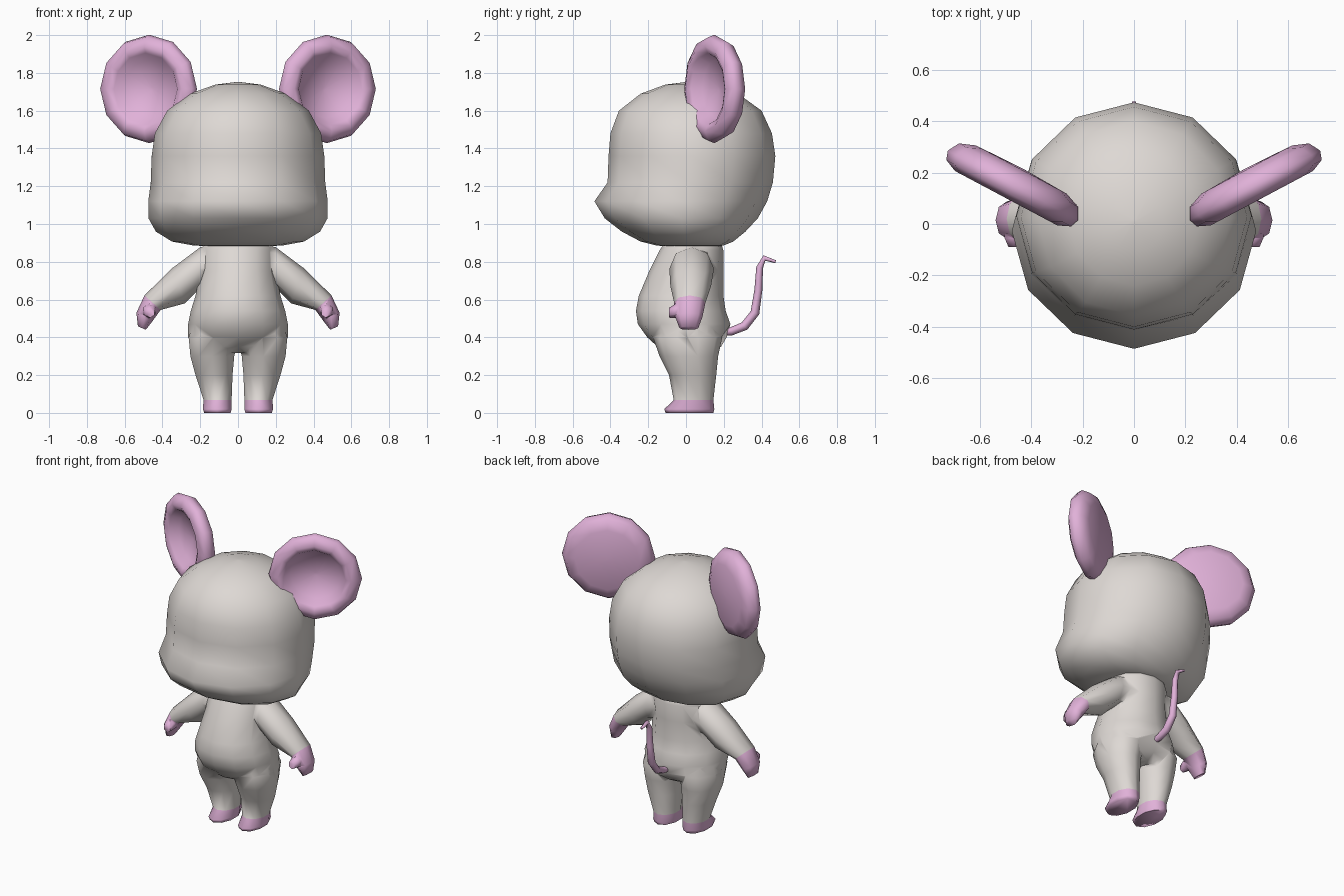
import bpy, bmesh, math
from mathutils import Vector as V

if "Cube" in bpy.data.objects:
    bpy.data.objects.remove(bpy.data.objects["Cube"])


def material(name, rgb):
    m = bpy.data.materials.new(name)
    m.diffuse_color = (*rgb, 1)
    m.use_nodes = True
    m.node_tree.nodes["Principled BSDF"].inputs["Base Color"].default_value = m.diffuse_color
    return m


GREY = material("warm_grey", (0.73, 0.69, 0.66))
PINK = material("soft_pink", (0.75, 0.44, 0.69))


def ring(c, u, v, n):
    """Elliptical ring of n points around c."""
    c, u, v = V(c), V(u), V(v)
    return [c + u * math.sin(2 * math.pi * i / n) + v * math.cos(2 * math.pi * i / n)
            for i in range(n)]


def flat_ring(z, x0, x1, y0, y1, n):
    return ring(((x0 + x1) / 2, (y0 + y1) / 2, z), ((x1 - x0) / 2, 0, 0), (0, (y1 - y0) / 2, 0), n)


def loft(name, rings, pink=lambda band: False, flip=False):
    """Skin a stack of rings; pink(band) picks the bands coloured pink."""
    bm = bmesh.new()
    rows = [[bm.verts.new((-p.x, p.y, p.z) if flip else p) for p in r] for r in rings]
    n = len(rows[0])
    for b in range(len(rows) - 1):
        for i in range(n):
            j = (i + 1) % n
            f = bm.faces.new((rows[b][i], rows[b][j], rows[b + 1][j], rows[b + 1][i]))
            f.material_index = int(pink(b))
    for row, band in ((rows[0], 0), (rows[-1], len(rows) - 2)):
        bm.faces.new(row).material_index = int(pink(band))
    bmesh.ops.recalc_face_normals(bm, faces=bm.faces)
    me = bpy.data.meshes.new(name)
    bm.to_mesh(me)
    bm.free()
    me.materials.append(GREY)
    me.materials.append(PINK)
    ob = bpy.data.objects.new(name, me)
    bpy.context.collection.objects.link(ob)
    return ob


def all_pink(band):
    return True


# head: z, half width, front y, back y
HEAD = [(.88, .13, -.10, .17), (.887, .24, -.16, .20), (.907, .35, -.24, .25),
        (.96, .435, -.34, .315), (1.03, .474, -.43, .38), (1.12, .475, -.485, .43),
        (1.22, .462, -.415, .46), (1.36, .457, -.41, .473), (1.48, .44, -.40, .455),
        (1.60, .375, -.355, .40), (1.69, .255, -.24, .275), (1.738, .12, -.11, .13),
        (1.752, .01, 0, .02)]
loft("head", [flat_ring(z, -w, w, a, b, 12) for z, w, a, b in HEAD])

# torso with a round belly
TORSO = [(.92, .17, -.10, .18), (.86, .195, -.14, .198), (.75, .20, -.195, .198),
         (.62, .225, -.25, .198), (.54, .25, -.265, .21), (.47, .264, -.255, .235),
         (.40, .264, -.205, .215), (.35, .21, -.15, .185), (.318, .12, -.09, .13)]
body = loft("body", [flat_ring(z, -w, w, a, b, 12) for z, w, a, b in TORSO])

# legs: z, inner x, outer x, front y, back y
LEG = [(0, .035, .182, -.108, .145), (.02, .03, .19, -.115, .15), (.068, .03, .186, -.065, .145),
       (.20, .024, .23, -.09, .16), (.30, .014, .258, -.14, .17),
       (.40, -.01, .268, -.175, .192), (.49, .03, .235, -.13, .15)]
# arms: upper x z, lower x z, middle y, half depth
ARM = [(.08, .90, .12, .66, .03, .10), (.20, .877, .21, .65, .03, .118),
       (.35, .765, .28, .58, .025, .108), (.495, .622, .41, .545, .02, .083),
       (.538, .53, .453, .485, .015, .072), (.53, .458, .488, .44, .015, .05)]
THUMB = [(.47, 0, .545, .037), (.47, -.055, .54, .038), (.465, -.09, .53, .026)]
# ear profile: radius, distance towards the front
EAR = [(.01, -.07), (.20, -.064), (.262, -.04), (.287, .005), (.275, .04), (.225, .062),
       (.19, .045), (.155, -.005), (.01, -.025)]

limbs = []
for side, flip in (("right", False), ("left", True)):
    limbs.append(loft(side + "_leg", [flat_ring(*r, 10) for r in LEG],
                      lambda b: b < 2, flip))
    arm = []
    for x0, z0, x1, z1, y, d in ARM:
        arm.append(ring(((x0 + x1) / 2, y, (z0 + z1) / 2),
                        ((x0 - x1) / 2, 0, (z0 - z1) / 2), (0, d, 0), 8))
    limbs.append(loft(side + "_arm", arm, lambda b: b >= 3, flip))
    limbs.append(loft(side + "_thumb",
                      [ring((x, y, z), (r, 0, 0), (0, 0, r), 6) for x, y, z, r in THUMB],
                      all_pink, flip))

    # dished ears turned outwards
    a = math.radians(28)
    across, front = V((math.cos(a), math.sin(a), 0)), V((math.sin(a), -math.cos(a), 0))
    centre = V((.468, .155, 1.715))
    loft(side + "_ear", [ring(centre + front * h, across * r, (0, 0, r), 12) for r, h in EAR],
         all_pink, flip)

# merge the limbs into the body
bpy.context.view_layer.objects.active = body
for limb in limbs:
    mod = body.modifiers.new("join", 'BOOLEAN')
    mod.operation, mod.solver, mod.object = 'UNION', 'EXACT', limb
    bpy.ops.object.modifier_apply(modifier=mod.name)
    bpy.data.objects.remove(limb)

# tail: y, z, radius along an upward curl
TAIL = [(.19, .43, .022), (.24, .432, .022), (.31, .46, .024), (.365, .53, .024),
        (.383, .65, .021), (.39, .77, .018), (.415, .82, .015), (.475, .80, .008)]
pts = [V((0, y, z)) for y, z, r in TAIL]
tail = []
for i, (y, z, r) in enumerate(TAIL):
    t = (pts[min(i + 1, len(pts) - 1)] - pts[max(i - 1, 0)]).normalized()
    tail.append(ring(pts[i], (r, 0, 0), V((0, -t.z, t.y)) * r, 6))
loft("tail", tail, all_pink)

# smooth shading
for ob in bpy.context.scene.objects:
    ob.select_set(True)
bpy.ops.object.shade_smooth_by_angle(angle=math.radians(75))
